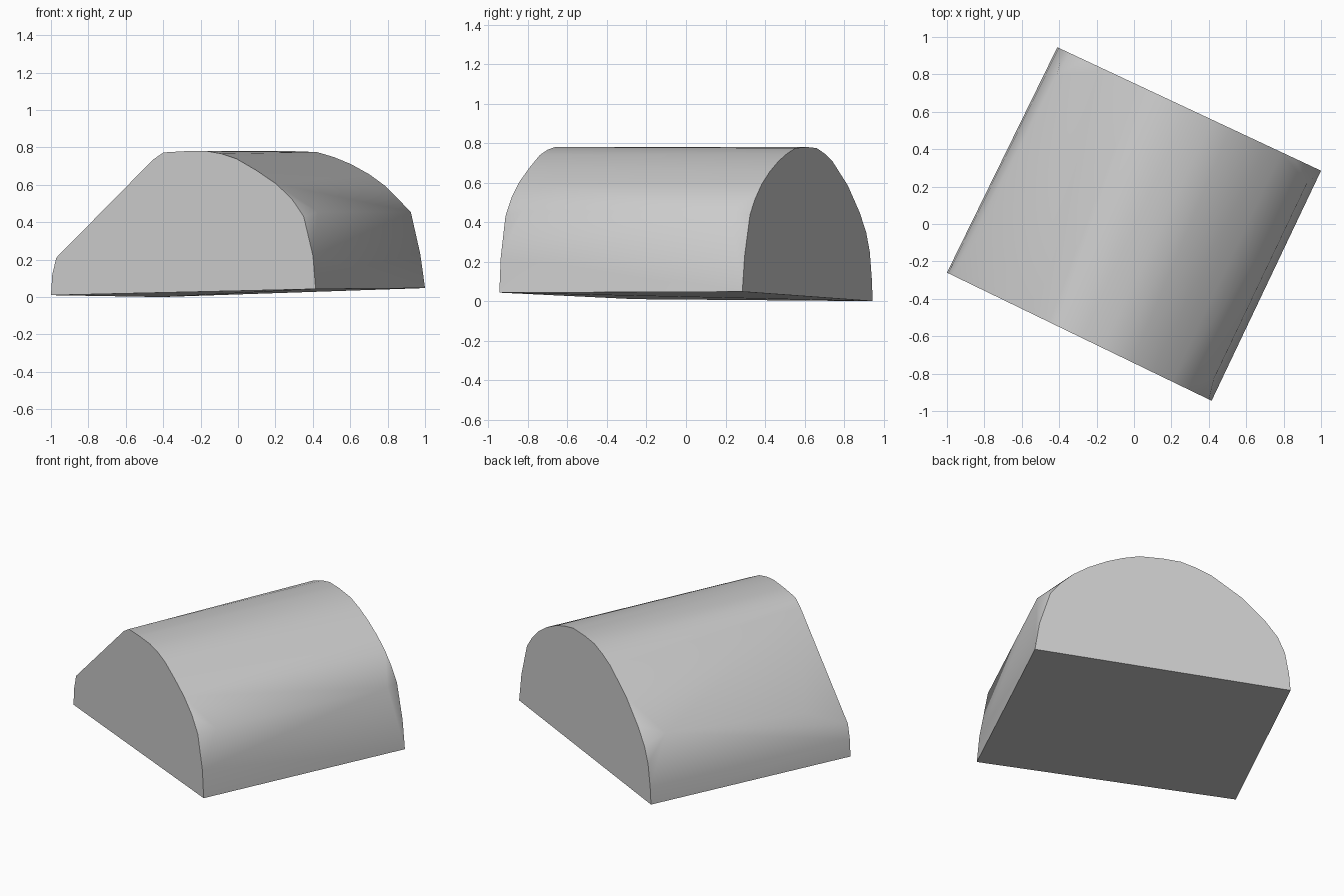
import bpy, bmesh, math
from mathutils import Vector

if "Cube" in bpy.data.objects:
    bpy.data.objects.remove(bpy.data.objects["Cube"])

# Ground corners of the slightly skewed footprint
FRONT_LEFT, FRONT_RIGHT = Vector((-1.0, -0.26)), Vector((0.415, -0.945))
BACK_LEFT, BACK_RIGHT = Vector((-0.41, 0.945)), Vector((1.0, 0.285))

# End profiles: (fraction across, height), from left foot to right foot
front = [(0, .01), (.005, .12), (.02, .21), (.15, .395), (.28, .58), (.386, .735), (.425, .773),
         (.51, .78), (.59, .78), (.645, .766), (.70, .74), (.775, .678), (.85, .606), (.91, .525),
         (.955, .43), (.99, .22), (1, .043)]
back = [(0, 0), (.006, .11), (.022, .25), (.05, .35), (.10, .45), (.19, .585), (.31, .71),
        (.37, .748), (.43, .775), (.50, .78), (.59, .775), (.655, .748), (.72, .71), (.79, .655),
        (.85, .593), (.90, .52), (.94, .44), (.982, .23), (1, .048)]
# Side creases, set in from the ends: (fraction across, fraction along, height)
creases = [(.045, .20, .325), (.04, .90, .41), (.975, .08, .455), (.975, .93, .455)]


def place(s, t, z):
    p = FRONT_LEFT.lerp(FRONT_RIGHT, s).lerp(BACK_LEFT.lerp(BACK_RIGHT, s), t)
    return (p.x, p.y, z)


# Tight skin around both end arches and the side creases
bm = bmesh.new()
points = [(s, 0, z) for s, z in front] + [(s, 1, z) for s, z in back] + creases
for p in points:
    bm.verts.new(place(*p))
hull = bmesh.ops.convex_hull(bm, input=bm.verts[:])
unused = {v for v in hull["geom_interior"] + hull["geom_unused"]
          if isinstance(v, bmesh.types.BMVert)}
bmesh.ops.delete(bm, geom=list(unused), context='VERTS')
bmesh.ops.dissolve_limit(bm, angle_limit=math.radians(0.5), verts=bm.verts[:], edges=bm.edges[:])
bmesh.ops.recalc_face_normals(bm, faces=bm.faces[:])

mesh = bpy.data.meshes.new("vaulted_block")
bm.to_mesh(mesh)
bm.free()
block = bpy.data.objects.new("vaulted_block", mesh)
bpy.context.collection.objects.link(block)

grey = bpy.data.materials.new("plain_grey")
grey.diffuse_color = (0.6, 0.6, 0.6, 1)
grey.use_nodes = True
grey.node_tree.nodes["Principled BSDF"].inputs["Base Color"].default_value = grey.diffuse_color
mesh.materials.append(grey)

bpy.context.view_layer.objects.active = block
block.select_set(True)
bpy.ops.object.shade_smooth_by_angle(angle=math.radians(42))
